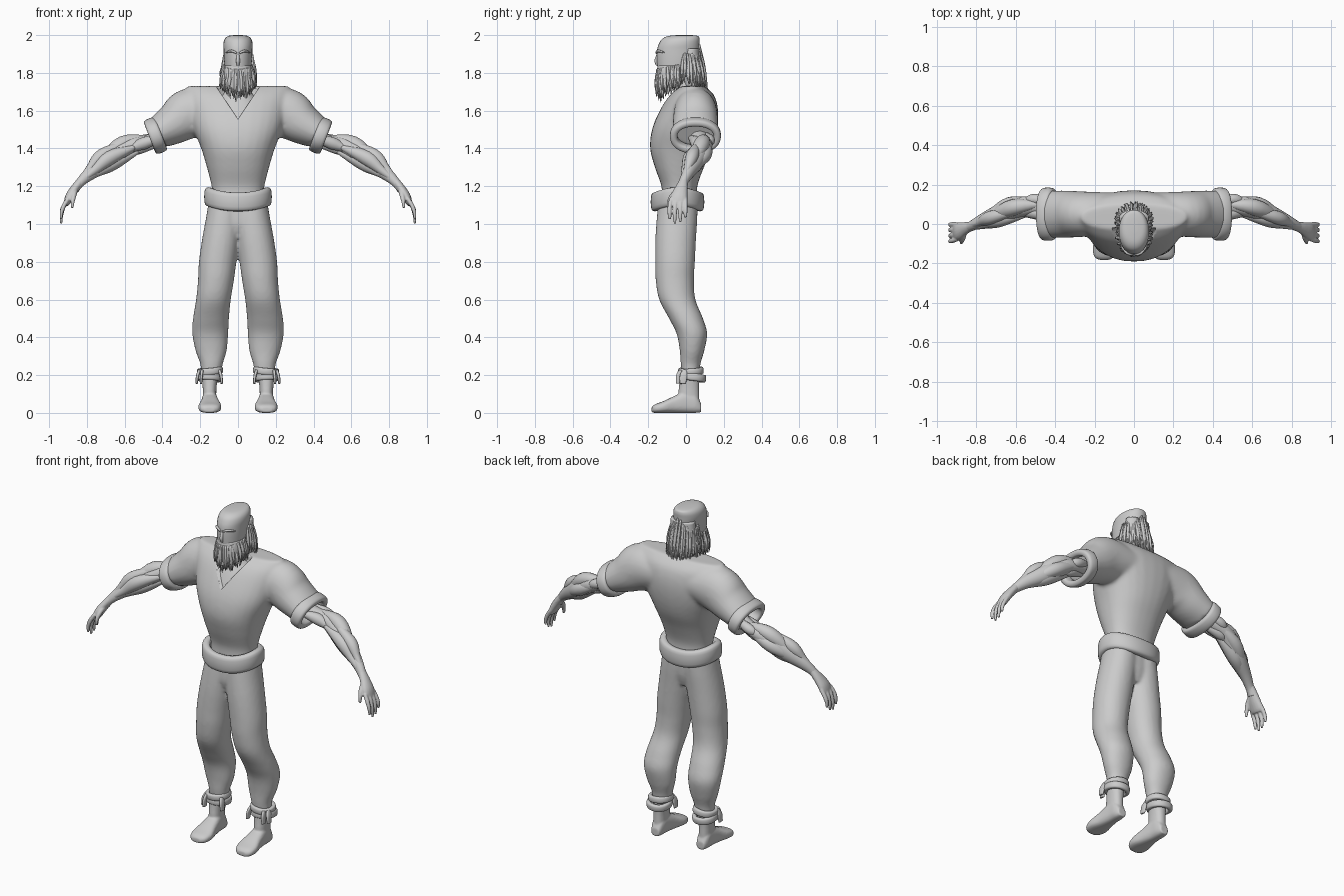
import bpy, bmesh, math, random
from math import sin, cos, pi, radians
from mathutils import Vector as V

random.seed(4)
if "Cube" in bpy.data.objects:
    bpy.data.objects.remove(bpy.data.objects["Cube"])

GREY = bpy.data.materials.new("plain grey")
GREY.use_nodes = True
GREY.diffuse_color = (0.6, 0.6, 0.6, 1)
GREY.node_tree.nodes["Principled BSDF"].inputs["Base Color"].default_value = (0.6, 0.6, 0.6, 1)


def smooth(rows, n=5):
    """Catmull-Rom interpolation of rows of numbers."""
    out = []
    for i in range(len(rows) - 1):
        a, b, c, d = (rows[min(max(i + k, 0), len(rows) - 1)] for k in (-1, 0, 1, 2))
        for s in range(n):
            t = s / n
            out.append([q + t / 2 * (r - p + t * (2 * p - 5 * q + 4 * r - s4 + t * (3 * (q - r) + s4 - p)))
                        for p, q, r, s4 in zip(a, b, c, d)])
    return out + [list(rows[-1])]


def power(v, e):
    return math.copysign(abs(v) ** (2 / e), v)


def loft(bm, rings, sides=28, e=2.0):
    """Skin rings given as (centre, half axis, half axis) and cap the ends."""
    loops = []
    for c, a, b in rings:
        angles = [2 * pi * i / sides for i in range(sides)]
        loops.append([bm.verts.new(c + a * power(cos(t), e) + b * power(sin(t), e)) for t in angles])
    for p, q in zip(loops, loops[1:]):
        for i in range(sides):
            j = (i + 1) % sides
            bm.faces.new((p[i], p[j], q[j], q[i]))
    bm.faces.new(loops[0])
    bm.faces.new(loops[-1])


def level(bm, rows, e=2.3):
    """Horizontal sections: z, x from, x to, y from, y to."""
    loft(bm, [(V(((x0 + x1) / 2, (y0 + y1) / 2, z)), V(((x1 - x0) / 2, 0, 0)), V((0, (y1 - y0) / 2, 0)))
              for z, x0, x1, y0, y1 in smooth(rows)], e=e)


def tube(bm, rows, sides=16, n=5, e=2.0):
    """Tube along x, y, z with a radius along y and one across."""
    rows = smooth(rows, n)
    pts = [V(r[:3]) for r in rows]
    rings = []
    for i, r in enumerate(rows):
        t = (pts[min(i + 1, len(pts) - 1)] - pts[max(i - 1, 0)]).normalized()
        b = t.cross(V((0, 1, 0))).normalized()
        rings.append((pts[i], b.cross(t) * r[3], b * r[4]))
    loft(bm, rings, sides, e)


def band(bm, c, u, v, ru, rv, height, thick, sag=0.0, e=2.2):
    """Rolled cloth ring in the plane of u and v."""
    u, v = V(u).normalized(), V(v).normalized()
    w = u.cross(v)
    loops = []
    for i in range(48):
        t = 2 * pi * i / 48
        cu, cv = power(cos(t), e), power(sin(t), e)
        mid = V(c) + u * cu * ru + v * cv * rv + w * sag * cv * cv
        out = (u * cos(t) + v * sin(t)).normalized()
        loops.append([bm.verts.new(mid + out * thick * power(cos(s), 3) + w * height * power(sin(s), 3))
                      for s in (2 * pi * k / 16 for k in range(16))])
    for i in range(48):
        p, q = loops[i], loops[(i + 1) % 48]
        for k in range(16):
            m = (k + 1) % 16
            bm.faces.new((p[k], p[m], q[m], q[k]))


def part(name, bm, mirror=False, fuse=0.0, soften=4):
    bmesh.ops.recalc_face_normals(bm, faces=bm.faces)
    me = bpy.data.meshes.new(name)
    bm.to_mesh(me)
    bm.free()
    me.materials.append(GREY)
    ob = bpy.data.objects.new(name, me)
    bpy.context.collection.objects.link(ob)
    me.shade_smooth()
    if mirror:
        mod = ob.modifiers.new("mirror", 'MIRROR')
        mod.use_clip = False
        mod.use_mirror_merge = False
    if fuse:
        mod = ob.modifiers.new("fuse", 'REMESH')
        mod.mode, mod.voxel_size, mod.use_smooth_shade = 'VOXEL', fuse, True
        mod = ob.modifiers.new("soften", 'SMOOTH')
        mod.factor, mod.iterations = 0.5, soften
    return ob


# Shirt: torso and sleeves fused, with a V neck cut out
bm = bmesh.new()
level(bm, [(z, -w, w, f, b) for z, w, f, b in (
    (1.13, .135, -.13, .06), (1.2, .14, -.13, .06), (1.3, .165, -.165, .095), (1.4, .195, -.19, .14),
    (1.5, .235, -.18, .165), (1.6, .26, -.14, .17), (1.68, .275, -.09, .15), (1.73, .27, -.03, .10))])
for s in (1, -1):
    tube(bm, [(s * .1, .05, 1.6, .11, .1), (s * .25, .05, 1.585, .115, .135),
              (s * .34, .05, 1.53, .12, .11), (s * .425, .05, 1.48, .12, .085)], sides=28)
shirt = part("shirt", bm, fuse=.011, soften=8)

bm = bmesh.new()
outline = [(0, 1.555), (.11, 1.72), (.11, 1.8), (-.11, 1.8), (-.11, 1.72)]
face = bm.faces.new([bm.verts.new((x, -.3, z)) for x, z in outline])
for v in [g for g in bmesh.ops.extrude_face_region(bm, geom=[face])["geom"] if isinstance(g, bmesh.types.BMVert)]:
    v.co.y = -.02
cutter = part("neckline_cutter", bm)
cutter.hide_render = cutter.hide_viewport = True
cut = shirt.modifiers.new("neckline", 'BOOLEAN')
cut.object, cut.operation = cutter, 'DIFFERENCE'

# Chest and neck inside the shirt
bm = bmesh.new()
level(bm, [(1.45, -.15, .15, -.165, .1), (1.55, -.15, .15, -.142, .1), (1.62, -.13, .13, -.11, .1),
           (1.69, -.08, .08, -.07, .09), (1.74, -.06, .06, -.06, .07), (1.85, -.06, .06, -.07, .06)])
part("neck", bm)

# Rolled belt and sleeve cuffs
bm = bmesh.new()
band(bm, (0, -.045, 1.145), (1, 0, 0), (0, 1, 0), .155, .118, .05, .024, sag=-.028)
part("belt", bm)
bm = bmesh.new()
band(bm, (.437, .05, 1.468), (.36, 0, .93), (0, 1, 0), .077, .115, .033, .02)
part("sleeve_cuffs", bm, mirror=True)

# Trousers: two legs and hips fused
bm = bmesh.new()
level(bm, [(.2, .09, .195, -.02, .07), (.26, .08, .20, -.028, .077), (.33, .06, .225, -.033, .097),
           (.42, .052, .242, -.05, .112), (.5, .048, .238, -.09, .09), (.6, .038, .222, -.142, .05),
           (.7, .022, .212, -.16, .042), (.8, .008, .207, -.163, .047), (.92, -.01, .19, -.162, .053),
           (1.03, -.02, .17, -.155, .06), (1.12, -.02, .155, -.145, .06)], e=2.1)
level(bm, [(.93, -.1, .1, -.12, .03), (1.0, -.15, .15, -.145, .05), (1.12, -.15, .15, -.14, .055)])
part("trousers", bm, mirror=True, fuse=.01)

# Rolled ankle wraps with loose flaps
bm = bmesh.new()
band(bm, (.148, .026, .222), (1, 0, -.1), (0, 1, .05), .057, .056, .018, .012)
band(bm, (.152, .034, .188), (1, 0, .05), (0, 1, -.12), .056, .06, .02, .013)
for x, y, d in ((.205, -.005, .014), (.098, -.015, -.012), (.19, -.025, .006)):
    tube(bm, [(x, y, .225, .012, .008), (x + d * .7, y - .008, .195, .02, .008),
              (x + d, y - .012, .155, .016, .006)], e=3)
part("ankle_wraps", bm, mirror=True)

# Feet
bm = bmesh.new()
level(bm, [(.03, .115, .186, -.03, .072), (.1, .115, .186, -.04, .07), (.15, .112, .188, -.036, .07),
           (.22, .1, .195, -.03, .075)])
foot = smooth([(.08, .125, .175, .004, .05), (.05, .115, .187, 0, .1), (0, .11, .19, 0, .115),
               (-.06, .1, .197, 0, .09), (-.12, .088, .21, 0, .062), (-.165, .1, .202, 0, .045),
               (-.182, .125, .178, .004, .03)])
loft(bm, [(V(((a + b) / 2, y, (c + d) / 2)), V(((b - a) / 2, 0, 0)), V((0, 0, (d - c) / 2)))
          for y, a, b, c, d in foot], e=2.7)
part("feet", bm, mirror=True, fuse=.006, soften=3)

# Arms: a core with long muscles laid over it
bm = bmesh.new()
tube(bm, [(.37, .06, 1.47, .05, .045), (.48, .09, 1.435, .042, .036), (.56, .09, 1.415, .05, .045),
          (.63, .07, 1.375, .052, .052), (.7, .045, 1.325, .046, .05), (.78, .012, 1.27, .032, .036),
          (.835, -.015, 1.22, .024, .024), (.86, -.025, 1.18, .026, .018)], sides=20)
for p, m, q, r in (
        ((.39, .02, 1.46), (.49, .055, 1.43), (.62, .06, 1.38), .033),
        ((.39, .1, 1.48), (.5, .125, 1.445), (.6, .1, 1.40), .028),
        ((.39, .07, 1.43), (.52, .09, 1.40), (.62, .08, 1.36), .03),
        ((.47, .1, 1.455), (.61, .085, 1.425), (.83, -.01, 1.24), .042),
        ((.5, .12, 1.43), (.63, .1, 1.37), (.81, 0, 1.25), .038),
        ((.52, .08, 1.39), (.66, .055, 1.325), (.81, -.01, 1.235), .04),
        ((.54, .05, 1.41), (.68, .025, 1.35), (.82, -.02, 1.235), .04),
        ((.58, .07, 1.44), (.72, .035, 1.365), (.835, -.012, 1.24), .034)):
    tube(bm, [(*p, .3 * r, .3 * r), (*m, r, r), (*V(m).lerp(V(q), .55), .62 * r, .62 * r),
              (*q, .25 * r, .25 * r)], sides=14)
part("arms", bm, mirror=True)

# Hands: palm, four fingers and a thumb fused
bm = bmesh.new()
tube(bm, [(.825, -.01, 1.235, .022, .022), (.858, -.022, 1.195, .032, .023),
          (.888, -.035, 1.15, .044, .024), (.905, -.04, 1.115, .045, .018), (.912, -.042, 1.1, .036, .012)])
for i, drop in enumerate((.075, .098, .09, .065)):
    y = -.077 + .025 * i
    tube(bm, [(.898, y, 1.135, .011, .011), (.92, y * 1.1, 1.1, .012, .012),
              (.934, y * 1.14, 1.1 - drop * .5, .011, .01), (.936, y * 1.12, 1.1 - drop, .007, .006)], sides=10)
tube(bm, [(.86, -.03, 1.185, .016, .015), (.868, -.068, 1.155, .014, .014),
          (.875, -.088, 1.12, .012, .011), (.878, -.095, 1.085, .007, .007)], sides=10)
part("hands", bm, mirror=True, fuse=.0045, soften=2)

# Head
bm = bmesh.new()
level(bm, [(z, -w, w, f, b) for z, w, f, b in (
    (1.72, .04, -.125, -.02), (1.78, .064, -.145, .03), (1.86, .073, -.154, .06), (1.92, .076, -.153, .068),
    (1.955, .077, -.143, .071), (1.98, .07, -.126, .072), (1.995, .052, -.095, .064), (2.0, .02, -.045, .03))], e=2.1)
part("head", bm)

# Brows and nose
bm = bmesh.new()
for s in (1, -1):
    tube(bm, [(s * .008, -.156, 1.905, .006, .005), (s * .035, -.147, 1.916, .008, .007),
              (s * .064, -.115, 1.907, .004, .003)], sides=8)
part("brows", bm)
bm = bmesh.new()
tube(bm, [(0, -.148, 1.9, .006, .007), (0, -.158, 1.865, .009, .01), (0, -.152, 1.84, .006, .008)])
part("nose", bm)


def strand(bm, root, tip, r):
    mid = V(root).lerp(V(tip), .5) + V((random.uniform(-1, 1), random.uniform(-1, 1), 0)) * .006
    tube(bm, [(*root, r * .6, r * .6), (*mid, r, r), (*tip, .001, .001)], sides=6, n=3)


# Beard: a full base with hanging locks
bm = bmesh.new()
level(bm, [(1.70, -.03, .03, -.155, -.1), (1.74, -.065, .065, -.155, -.04), (1.79, -.078, .078, -.157, 0),
           (1.84, -.07, .07, -.15, 0)], e=2)
for layer in range(3):
    for i in range(25):
        a = radians(-105 + 210 * i / 24 + random.uniform(-4, 4))
        side, front = sin(a), cos(a)
        z = 1.84 - .035 * layer - .02 * front
        tip = 1.725 - .05 * max(front, 0) ** 2 - .012 * layer + random.uniform(-.012, .02)
        strand(bm, (.072 * side, -.06 - .092 * front, z),
               ((.096 - .014 * layer) * side, -.06 - (.098 - .012 * layer) * front, tip), .009)
part("beard", bm)

# Hair: locks over the sides and back
bm = bmesh.new()
level(bm, [(1.73, -.075, .075, -.02, .09), (1.8, -.08, .08, -.03, .085), (1.87, -.078, .078, -.025, .077),
           (1.93, -.074, .074, -.01, .071)], e=2.1)
for layer in range(3):
    for i in range(27):
        a = radians(-110 + 220 * i / 26 + random.uniform(-4, 4))
        side, back = sin(a), cos(a)
        z = 1.945 - .05 * layer - .05 * abs(side) + random.uniform(-.01, .01)
        tip = 1.73 - .03 * max(back, 0) + .03 * layer * abs(side) + random.uniform(-.02, .025)
        strand(bm, (.075 * side, .01 + .06 * back, z),
               ((.1 - .006 * layer) * side, .015 + (.1 - .008 * layer) * back, tip), .009)
part("hair", bm)
